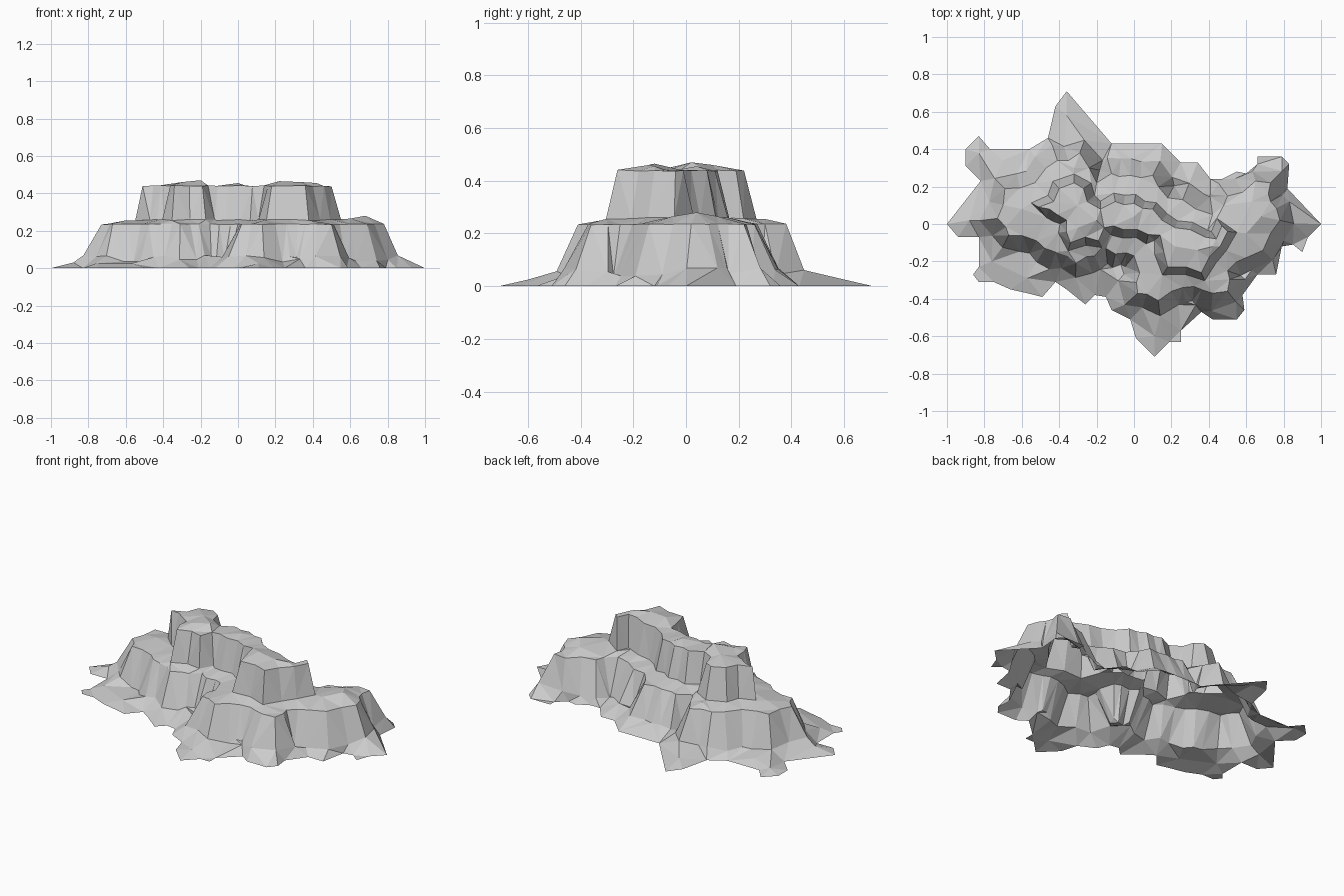
import bpy, bmesh, random
from mathutils import Vector
from mathutils.geometry import delaunay_2d_cdt

if "Cube" in bpy.data.objects:
    bpy.data.objects.remove(bpy.data.objects["Cube"])

random.seed(7)

# Outlines, seen from above (clockwise from the left tip)
ground = [(-1, 0), (-.82, .23), (-.9, .31), (-.9, .4), (-.83, .47), (-.77, .4), (-.56, .4), (-.46, .46),
          (-.42, .63), (-.36, .71), (-.12, .43), (.15, .43), (.25, .33), (.34, .33), (.41, .24), (.47, .24),
          (.55, .28), (.6, .27), (.66, .32), (.66, .36), (.79, .36), (.83, .32), (.82, .19), (1, 0),
          (.93, -.07), (.9, -.15), (.85, -.11), (.79, -.12), (.76, -.27), (.66, -.27), (.58, -.38),
          (.59, -.46), (.55, -.51), (.42, -.51), (.36, -.47), (.25, -.57), (.25, -.63), (.19, -.63),
          (.11, -.71), (.01, -.61), (-.02, -.51), (-.12, -.46), (-.15, -.39), (-.21, -.38), (-.26, -.43),
          (-.36, -.35), (-.42, -.31), (-.49, -.39), (-.57, -.37), (-.66, -.35), (-.75, -.31), (-.83, -.31),
          (-.86, -.27), (-.83, -.23), (-.83, -.07), (-.94, -.07)]
lower_rim = [(-.73, .03), (-.69, .19), (-.53, .22), (-.47, .3), (-.41, .34), (-.35, .34), (-.29, .38),
             (-.24, .3), (-.2, .22), (-.12, .27), (-.02, .26), (.1, .26), (.13, .2), (.18, .14), (.26, .13),
             (.33, .08), (.42, .05), (.48, .1), (.5, .15), (.58, .17), (.65, .23), (.73, .22), (.73, .12),
             (.78, .02), (.73, -.05), (.69, -.14), (.6, -.18), (.5, -.25), (.5, -.36), (.42, -.37),
             (.36, -.35), (.26, -.34), (.2, -.36), (.13, -.41), (.02, -.37), (.03, -.26), (0, -.17),
             (-.1, -.16), (-.15, -.13), (-.21, -.17), (-.31, -.21), (-.42, -.15), (-.52, -.09), (-.67, -.06)]
upper_rim = [(-.51, .09), (-.43, .12), (-.4, .19), (-.32, .22), (-.27, .19), (-.25, .12), (-.18, .08),
             (-.1, .12), (0, .11), (.1, .08), (.15, .02), (.22, -.02), (.3, -.03), (.38, -.07), (.44, -.08),
             (.47, -.01), (.5, -.04), (.46, -.12), (.4, -.18), (.36, -.26), (.28, -.23), (.18, -.23),
             (.16, -.15), (.14, -.06), (.02, -.03), (-.11, -.01), (-.16, -.02), (-.19, -.09), (-.26, -.07),
             (-.34, -.1), (-.36, .02), (-.41, .05)]
# High points on the tops and terraces, then humps on the skirt
summits = [(-.3, .1, .46), (-.2, .02, .47), (-.3, -.02, .46), (0, .04, .455), (.22, -.12, .465),
           (.34, -.14, .46), (.42, -.12, .455), (.68, .04, .28), (.63, .12, .265), (.6, -.05, .265),
           (-.6, .08, .255), (-.32, .3, .255)]
humps = [(.11, -.6, .025), (-.36, .58, .03), (-.83, .38, .02), (-.7, .34, .03),
         (-.76, -.2, .025), (-.57, -.29, .025), (-.88, .02, .03)]


def roughen(loop):
    """Add small ribs halfway along the longer stretches."""
    out = []
    for i, p in enumerate(loop):
        a, b = Vector(p), Vector(loop[(i + 1) % len(loop)])
        out.append(a)
        d = b - a
        if d.length > .1:
            out.append(a + d * random.uniform(.4, .6)
                       + Vector((-d.y, d.x)).normalized() * random.choice((-.012, .012)))
    return out


def inside(p, loop):
    hit = False
    for (ax, ay), (bx, by) in zip(loop, loop[1:] + loop[:1]):
        if (ay > p.y) != (by > p.y) and p.x < ax + (p.y - ay) * (bx - ax) / (by - ay):
            hit = not hit
    return hit


def expand(loop, dist):
    """Push an outline outwards in uneven steps, short of its neighbours and the ground edge."""
    out = []
    for i, p in enumerate(loop):
        t = (loop[(i + 1) % len(loop)] - loop[i - 1]).normalized()
        n, d = Vector((-t.y, t.x)), dist * random.uniform(.85, 1.15)
        while d > .02 and (not inside(p + n * (d + .01), ground)
                           or min((p + n * d - q).length for q in loop) < .75 * d):
            d *= .85
        out.append(p + n * d)
    return out


pts, heights, edges = [], [], []


def add_contour(loop, z, jitter=0):
    n = len(pts)
    for i, p in enumerate(loop):
        pts.append(Vector(p))
        heights.append(z + random.uniform(-jitter, jitter))
        edges.append((n + i, n + (i + 1) % len(loop)))


# Stacked contours: skirt, lower cliff, terrace, upper cliff, summit
lower, upper = roughen(lower_rim), roughen(upper_rim)
add_contour(ground, 0)
add_contour(expand(lower, .085), .05, .02)
add_contour(lower, .235, .002)
add_contour(expand(upper, .045), .258, .004)
add_contour(upper, .44, .003)
for x, y, z in summits + humps:
    pts.append(Vector((x, y)))
    heights.append(z)

# Triangulate the contours into one open rock shell
co, _, faces, orig, _, _ = delaunay_2d_cdt(pts, edges, [], 1, 1e-5)
bm = bmesh.new()
verts = [bm.verts.new((c.x, c.y, max((heights[k] for k in o), default=.04) if o else .04))
         for c, o in zip(co, orig)]
for f in faces:
    bm.faces.new([verts[k] for k in f])
bm.normal_update()
for f in bm.faces:
    if f.normal.z < 0:
        f.normal_flip()
mesh = bpy.data.meshes.new("rock_mesa")
bm.to_mesh(mesh)
bm.free()
bpy.context.collection.objects.link(bpy.data.objects.new("rock_mesa", mesh))
